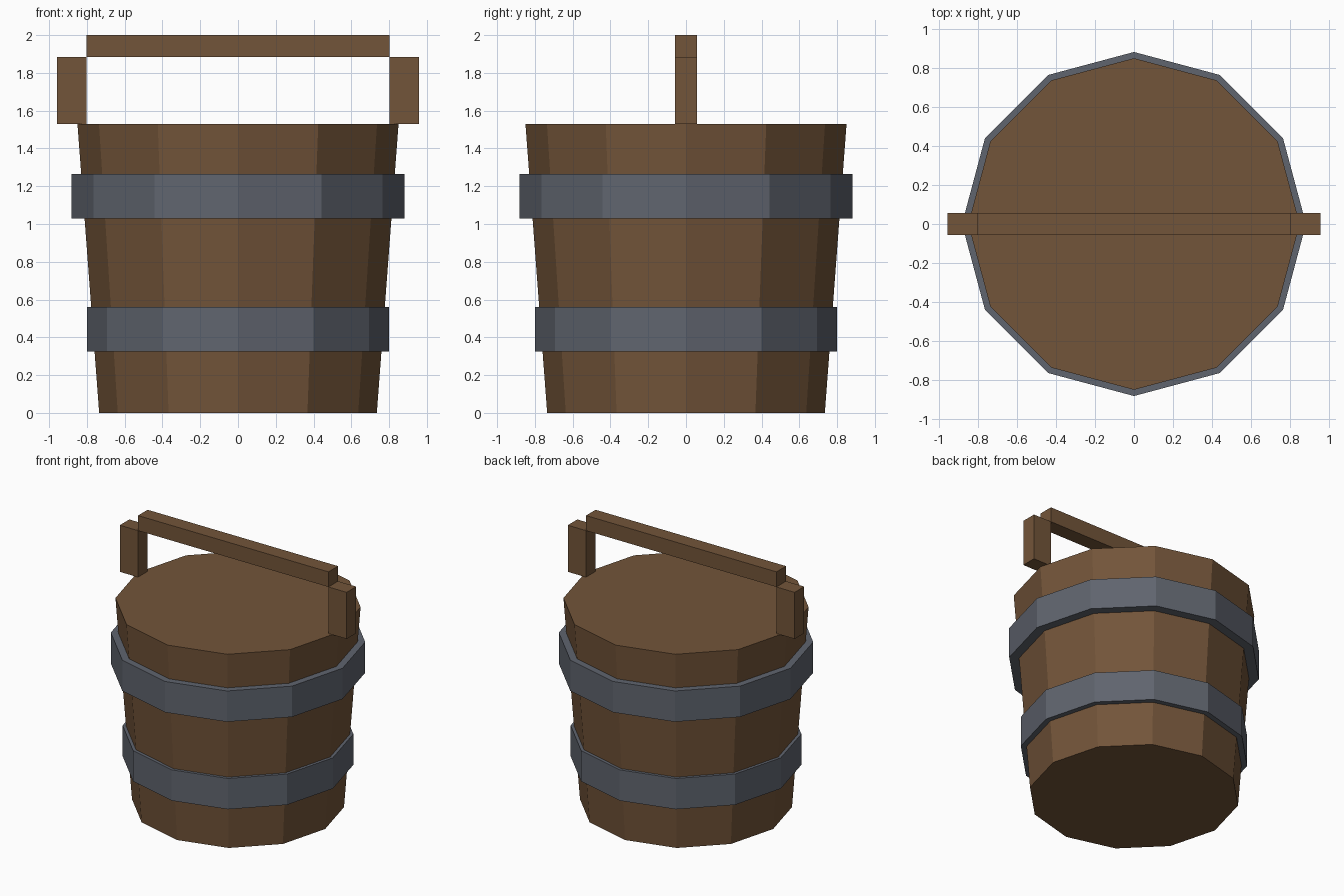
import bpy
import math

if "Cube" in bpy.data.objects:
    bpy.data.objects.remove(bpy.data.objects["Cube"])


def material(name, rgb):
    m = bpy.data.materials.new(name)
    m.diffuse_color = (*rgb, 1)
    m.use_nodes = True
    m.node_tree.nodes["Principled BSDF"].inputs["Base Color"].default_value = m.diffuse_color
    return m


wood = material("brown_wood", (0.171, 0.090, 0.041))
iron = material("grey_iron", (0.115, 0.128, 0.156))


def frustum(name, z0, z1, r0, r1, mat):
    """Twelve-sided solid with a corner on each axis."""
    bpy.ops.mesh.primitive_cone_add(vertices=12, radius1=r0, radius2=r1,
                                    depth=z1 - z0, location=(0, 0, (z0 + z1) / 2))
    ob = bpy.context.object
    ob.name = name
    ob.data.materials.append(mat)


def box(name, x0, x1, z0, z1, depth, mat):
    bpy.ops.mesh.primitive_cube_add(size=1, location=((x0 + x1) / 2, 0, (z0 + z1) / 2))
    ob = bpy.context.object
    ob.name = name
    ob.scale = (x1 - x0, depth, z1 - z0)
    bpy.ops.object.transform_apply(location=False, rotation=False, scale=True)
    ob.data.materials.append(mat)


# Tapered bucket body
frustum("bucket_body", 0, 1.53, 0.735, 0.85, wood)

# Straight metal hoops
frustum("lower_hoop", 0.325, 0.56, 0.80, 0.80, iron)
frustum("upper_hoop", 1.03, 1.265, 0.882, 0.882, iron)

# Handle: two posts and a crossbar
for side, name in ((-1, "left_handle_post"), (1, "right_handle_post")):
    xs = sorted((side * 0.803, side * 0.957))
    box(name, xs[0], xs[1], 1.53, 1.885, 0.115, wood)
box("handle_bar", -0.803, 0.803, 1.885, 2.0, 0.115, wood)
